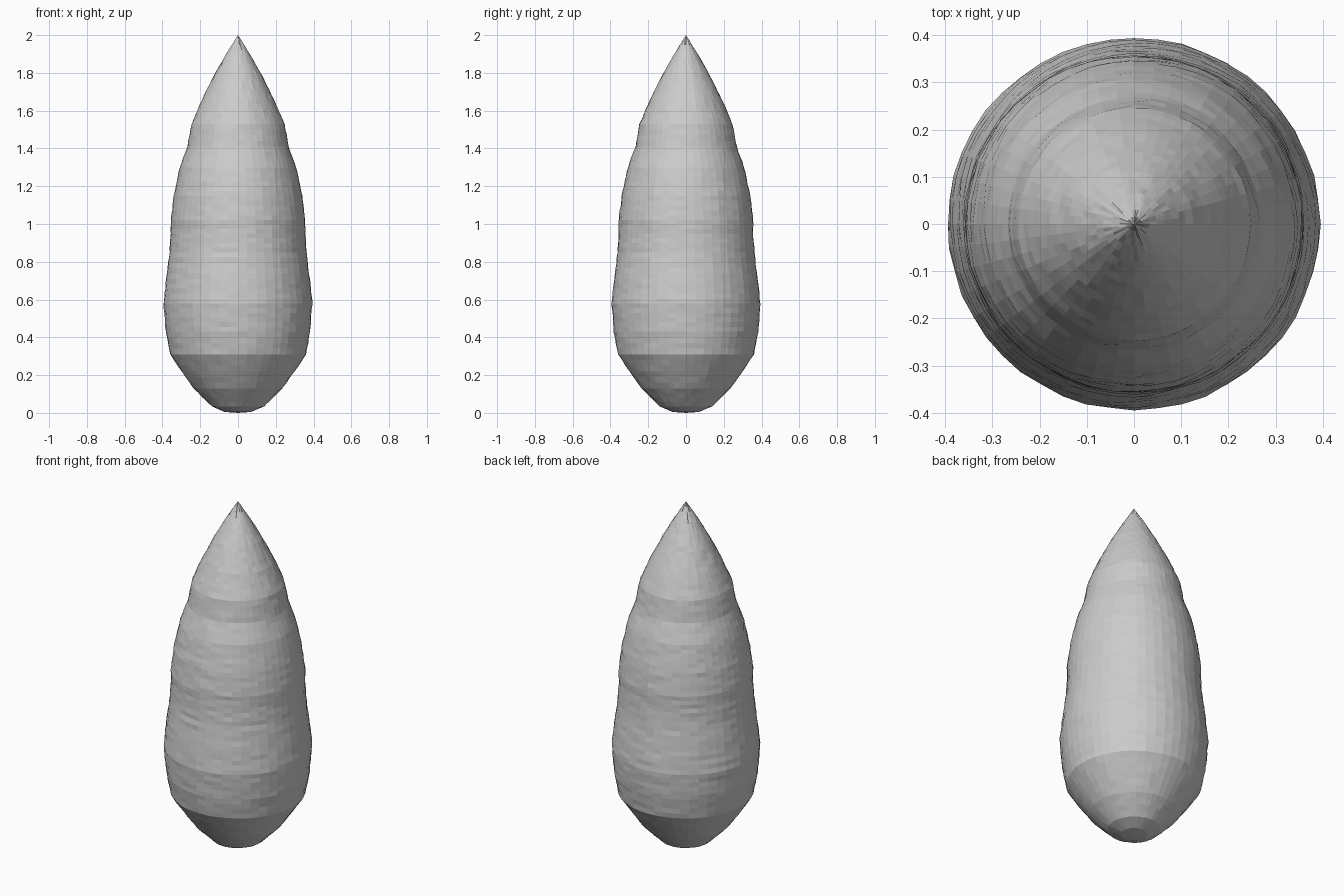
import bpy, bmesh, math, random

if "Cube" in bpy.data.objects:
    bpy.data.objects.remove(bpy.data.objects["Cube"])

random.seed(4)
SEGS, STEP = 48, 0.027

# Radius / height profile of the bud-shaped body
PROFILE = [(0.07, 0.005), (0.14, 0.035), (0.235, 0.13), (0.30, 0.22),
           (0.36, 0.31), (0.382, 0.43), (0.394, 0.58), (0.38, 0.71),
           (0.362, 0.85), (0.356, 0.95), (0.356, 1.02), (0.34, 1.15),
           (0.308, 1.30), (0.268, 1.41), (0.246, 1.53), (0.19, 1.66),
           (0.125, 1.79), (0.065, 1.895), (0.015, 1.975)]

# Subdivide the profile into fine rows
rows = []
for (r0, z0), (r1, z1) in zip(PROFILE, PROFILE[1:]):
    n = max(1, round((z1 - z0) / STEP))
    rows += [(r0 + (r1 - r0) * i / n, z0 + (z1 - z0) * i / n) for i in range(n)]
rows.append(PROFILE[-1])

# Revolve with slight surface roughness
bm = bmesh.new()
rings = []
for r, z in rows:
    ring = []
    for k in range(SEGS):
        a = math.tau * k / SEGS
        rr = r + random.uniform(-1, 1) * min(0.002, r * 0.15)
        ring.append(bm.verts.new((rr * math.cos(a), rr * math.sin(a), z)))
    rings.append(ring)
for lo, hi in zip(rings, rings[1:]):
    for k in range(SEGS):
        j = (k + 1) % SEGS
        bm.faces.new((lo[k], lo[j], hi[j], hi[k]))

# Pointed tip and rounded base
tip = bm.verts.new((0, 0, 2))
base = bm.verts.new((0, 0, 0))
for k in range(SEGS):
    j = (k + 1) % SEGS
    bm.faces.new((rings[-1][k], rings[-1][j], tip))
    bm.faces.new((rings[0][j], rings[0][k], base))

mesh = bpy.data.meshes.new("pointed_bud")
bm.to_mesh(mesh)
bm.free()
bpy.context.collection.objects.link(bpy.data.objects.new("pointed_bud", mesh))
